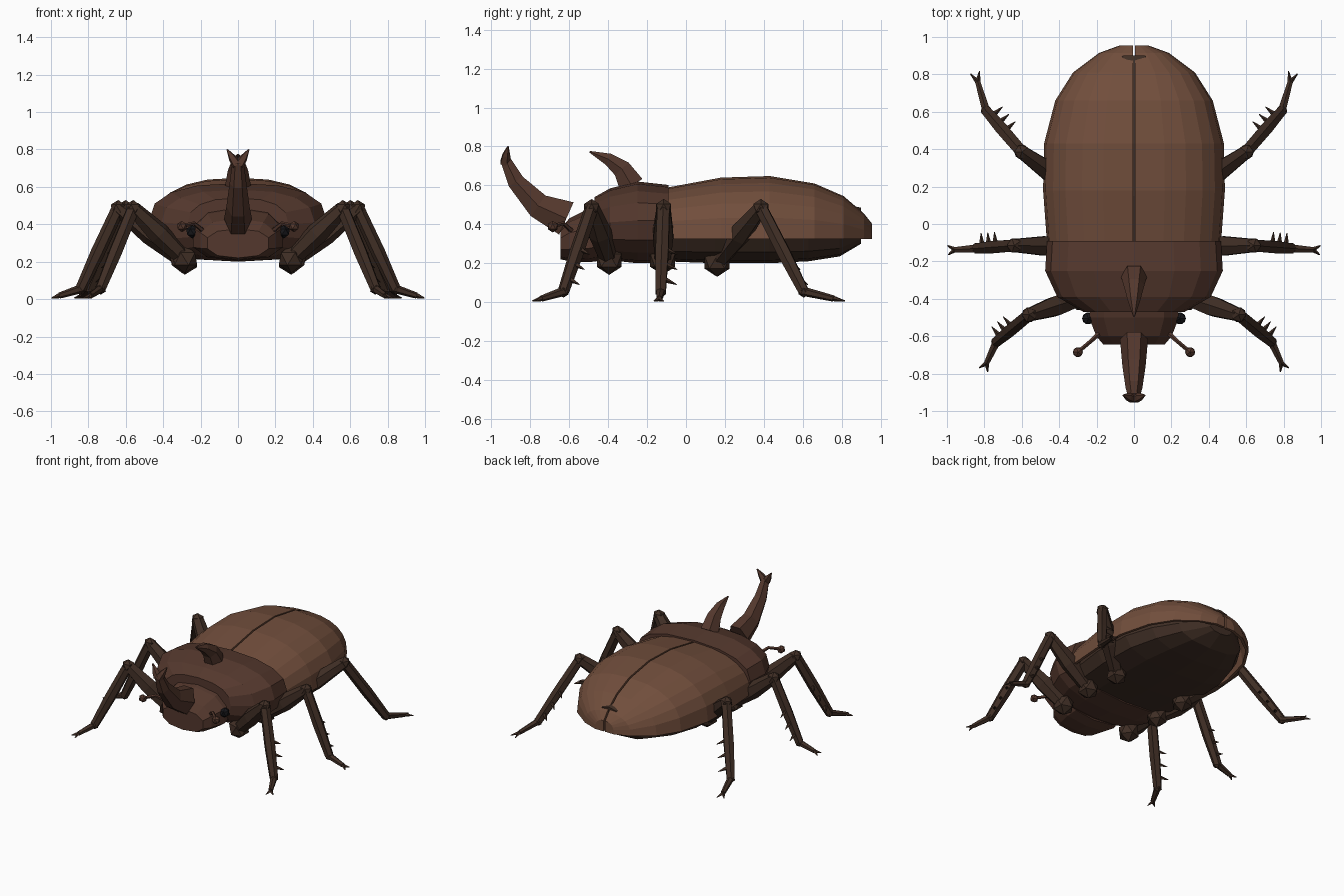
import bpy, bmesh
from math import sin, cos, pi, copysign
from mathutils import Vector, Matrix

if "Cube" in bpy.data.objects:
    bpy.data.objects.remove(bpy.data.objects["Cube"])


def material(name, rgb):
    m = bpy.data.materials.new(name)
    m.diffuse_color = (*rgb, 1)
    m.use_nodes = True
    m.node_tree.nodes["Principled BSDF"].inputs["Base Color"].default_value = m.diffuse_color
    return m


SHELL = material("shell_brown", (0.165, 0.076, 0.045))
PLATE = material("plate_brown", (0.088, 0.039, 0.026))
DARK = material("dark_brown", (0.050, 0.027, 0.018))
BLACK = material("eye_black", (0.008, 0.008, 0.010))


def finish(bm, name, mat, mirror=False, thickness=0):
    bmesh.ops.recalc_face_normals(bm, faces=bm.faces)
    me = bpy.data.meshes.new(name)
    bm.to_mesh(me)
    bm.free()
    me.materials.append(mat)
    ob = bpy.data.objects.new(name, me)
    bpy.context.collection.objects.link(ob)
    if thickness:
        s = ob.modifiers.new("thickness", 'SOLIDIFY')
        s.thickness, s.offset = thickness, -1
    if mirror:
        ob.modifiers.new("mirror", 'MIRROR')
    return ob


def skin(bm, rings, closed=True, caps=(True, True)):
    rows = [[bm.verts.new(p) for p in r] for r in rings]
    n = len(rows[0])
    for a, b in zip(rows, rows[1:]):
        for i in range(n if closed else n - 1):
            j = (i + 1) % n
            bm.faces.new((a[i], a[j], b[j], b[i]))
    for use, row in zip(caps, (rows[0], rows[-1])):
        if use:
            bm.faces.new(row)


def section(y, hw, mid, top, bottom, angles, x0=0.0, e=0.82):
    pts = []
    for t in angles:
        s, c = sin(t), cos(t)
        x = copysign(abs(s) ** e, s) * hw if abs(s) > 1e-6 else 0
        k = abs(c) ** e if abs(c) > 1e-6 else 0
        z = mid + k * (top - mid) if c > 0 else mid - k * (mid - bottom)
        pts.append((x + x0, y, z))
    return pts


def body(name, rows, sides, mat):
    bm = bmesh.new()
    ang = [2 * pi * i / sides for i in range(sides)]
    skin(bm, [section(*r, ang) for r in rows])
    return finish(bm, name, mat)


def tube(bm, path, radii, sides=6, ref=(0, 0, 1)):
    path = [Vector(p) for p in path]
    rings = []
    for i, p in enumerate(path):
        t = (path[min(i + 1, len(path) - 1)] - path[max(i - 1, 0)]).normalized()
        v = t.cross(Vector(ref)).normalized()
        u = v.cross(t)
        r = radii[i]
        ru, rv = r if isinstance(r, tuple) else (r, r)
        rings.append([p + u * ru * cos(2 * pi * k / sides) + v * rv * sin(2 * pi * k / sides)
                      for k in range(sides)])
    skin(bm, rings)


def ball(bm, centre, r, sub=1):
    bmesh.ops.create_icosphere(bm, subdivisions=sub, radius=r, matrix=Matrix.Translation(centre))


# wing cases: half shells mirrored across a narrow seam
bm = bmesh.new()
quarter = [pi / 2 * i / 6 for i in range(7)]
rows = [(-0.09, 0.46, 0.59), (0.18, 0.48, 0.64), (0.43, 0.475, 0.648), (0.66, 0.415, 0.61),
        (0.81, 0.32, 0.545), (0.915, 0.18, 0.455), (0.955, 0.07, 0.405)]
skin(bm, [section(y, hw, 0.33, top, 0, quarter, 0.006) + [(hw + 0.006, y, 0.325)]
          for y, hw, top in rows], closed=False, caps=(False, False))
bm.verts.ensure_lookup_table()
end = list(bm.verts)[-8:]
bm.faces.new(end + [bm.verts.new((0.006, 0.955, 0.325))])
finish(bm, "wing_cases", SHELL, mirror=True, thickness=0.02)

# abdomen, midplate and head
body("abdomen", [(-0.12, 0.41, 0.33, 0.52, 0.21), (0.15, 0.445, 0.33, 0.58, 0.20),
                 (0.43, 0.435, 0.33, 0.59, 0.20), (0.63, 0.37, 0.33, 0.55, 0.21),
                 (0.79, 0.27, 0.33, 0.51, 0.235), (0.90, 0.10, 0.36, 0.485, 0.30)], 12, DARK)
body("thorax", [(-0.47, 0.27, 0.40, 0.54, 0.25), (-0.39, 0.41, 0.41, 0.585, 0.215),
                (-0.25, 0.475, 0.42, 0.62, 0.20), (-0.09, 0.465, 0.42, 0.602, 0.20)], 16, PLATE)
body("head", [(-0.645, 0.17, 0.30, 0.375, 0.22), (-0.60, 0.21, 0.31, 0.43, 0.21),
              (-0.50, 0.25, 0.32, 0.48, 0.205), (-0.42, 0.24, 0.34, 0.50, 0.215)], 10, PLATE)

# head horn with forked tip
bm = bmesh.new()
tube(bm, [(0, -0.615, 0.43), (0, -0.76, 0.495), (0, -0.875, 0.62), (0, -0.93, 0.735)],
     [(0.075, 0.105), (0.062, 0.075), (0.045, 0.05), (0.03, 0.03)], 6, (1, 0, 0))
for s in (-1, 1):
    tube(bm, [(s * 0.005, -0.93, 0.715), (s * 0.03, -0.925, 0.755), (s * 0.058, -0.915, 0.80)],
         [0.03, 0.022, 0.004], 5, (0, 1, 0))
finish(bm, "head_horn", PLATE)

# thorax horn
bm = bmesh.new()
tube(bm, [(0, -0.28, 0.60), (0, -0.33, 0.685), (0, -0.40, 0.735), (0, -0.495, 0.773)],
     [(0.07, 0.075), (0.055, 0.055), (0.036, 0.036), (0.005, 0.005)], 6, (1, 0, 0))
finish(bm, "thorax_horn", PLATE)

# eyes
bm = bmesh.new()
ball(bm, (0.245, -0.505, 0.36), 0.036)
finish(bm, "eyes", BLACK, mirror=True)

# antennae
bm = bmesh.new()
tube(bm, [(0.18, -0.58, 0.36), (0.235, -0.63, 0.405), (0.30, -0.685, 0.39)], [0.014, 0.011, 0.011], 5)
ball(bm, (0.30, -0.685, 0.388), 0.03)
finish(bm, "antennae", PLATE, mirror=True)


# legs: hip, thigh, knee, spiny shin, foot and claws
def leg(name, hip, knee, ankle, toe):
    hip, knee, ankle, toe = map(Vector, (hip, knee, ankle, toe))
    bm = bmesh.new()
    ball(bm, hip, 0.075)
    tube(bm, [hip, hip.lerp(knee, 0.5), knee], [0.045, 0.06, 0.04])
    ball(bm, knee, 0.045)
    tube(bm, [knee, knee.lerp(ankle, 0.55), ankle], [0.036, 0.038, 0.03])
    ball(bm, ankle, 0.032)
    d = (ankle - knee).normalized()
    side = Vector((-d.y, d.x, 0)).normalized()
    for f in (0.5, 0.68, 0.86):
        p = knee.lerp(ankle, f) + side * 0.02
        tube(bm, [p, p + side * 0.06 - Vector((0, 0, 0.025))], [0.015, 0.002], 4)
    end = ankle.lerp(toe, 0.75)
    tube(bm, [ankle, ankle.lerp(toe, 0.4), end], [0.024, 0.02, 0.016])
    out = (toe - ankle).normalized()
    across = Vector((-out.y, out.x, 0))
    for s in (-1, 1):
        tube(bm, [end, toe + across * s * 0.026], [0.014, 0.003], 4)
    finish(bm, name, DARK, mirror=True)


leg("front_legs", (0.285, -0.395, 0.215), (0.56, -0.485, 0.485), (0.735, -0.63, 0.055), (0.805, -0.78, 0.006))
leg("middle_legs", (0.30, -0.12, 0.215), (0.64, -0.115, 0.485), (0.84, -0.13, 0.055), (0.995, -0.14, 0.006))
leg("hind_legs", (0.285, 0.16, 0.205), (0.60, 0.385, 0.485), (0.79, 0.605, 0.055), (0.85, 0.81, 0.006))
